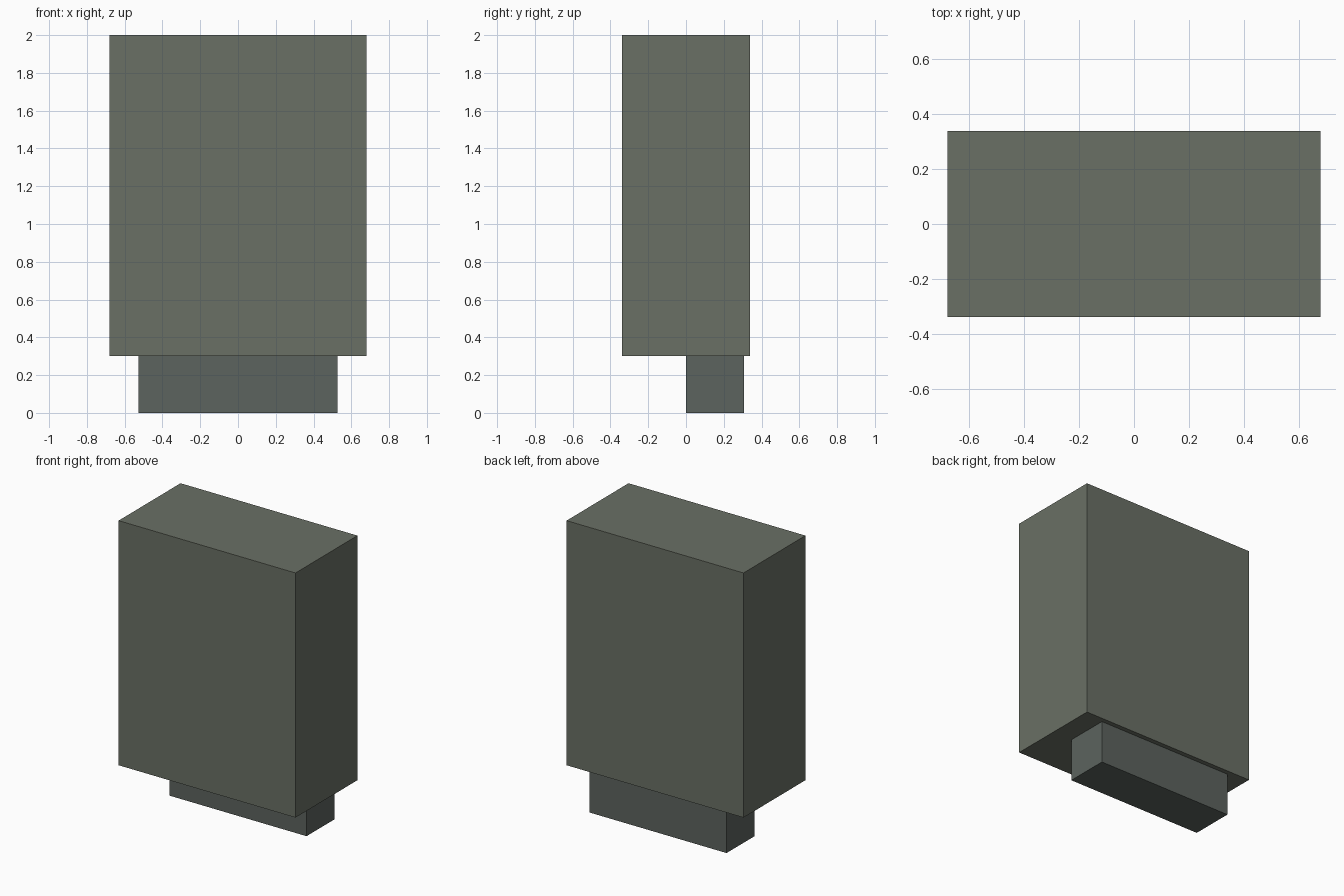
import bpy

if "Cube" in bpy.data.objects:
    bpy.data.objects.remove(bpy.data.objects["Cube"])


def material(name, rgb):
    m = bpy.data.materials.new(name)
    m.diffuse_color = (*rgb, 1.0)
    m.use_nodes = True
    m.node_tree.nodes["Principled BSDF"].inputs["Base Color"].default_value = m.diffuse_color
    return m


def box(name, lo, hi, mat):
    """Axis-aligned box between two opposite corners."""
    centre = [(a + b) / 2 for a, b in zip(lo, hi)]
    size = [b - a for a, b in zip(lo, hi)]
    bpy.ops.mesh.primitive_cube_add(size=1, location=centre)
    ob = bpy.context.object
    ob.name = name
    ob.scale = size
    bpy.ops.object.transform_apply(location=False, rotation=False, scale=True)
    ob.data.materials.append(mat)
    return ob


body_mat = material("olive_grey", (0.144, 0.162, 0.130))
base_mat = material("slate_grey", (0.107, 0.125, 0.112))

# Tall main block
box("main_body", (-0.68, -0.34, 0.30), (0.68, 0.34, 2.0), body_mat)

# Narrow base under the rear half
box("rear_base", (-0.527, 0.0, 0.0), (0.527, 0.307, 0.30), base_mat)
